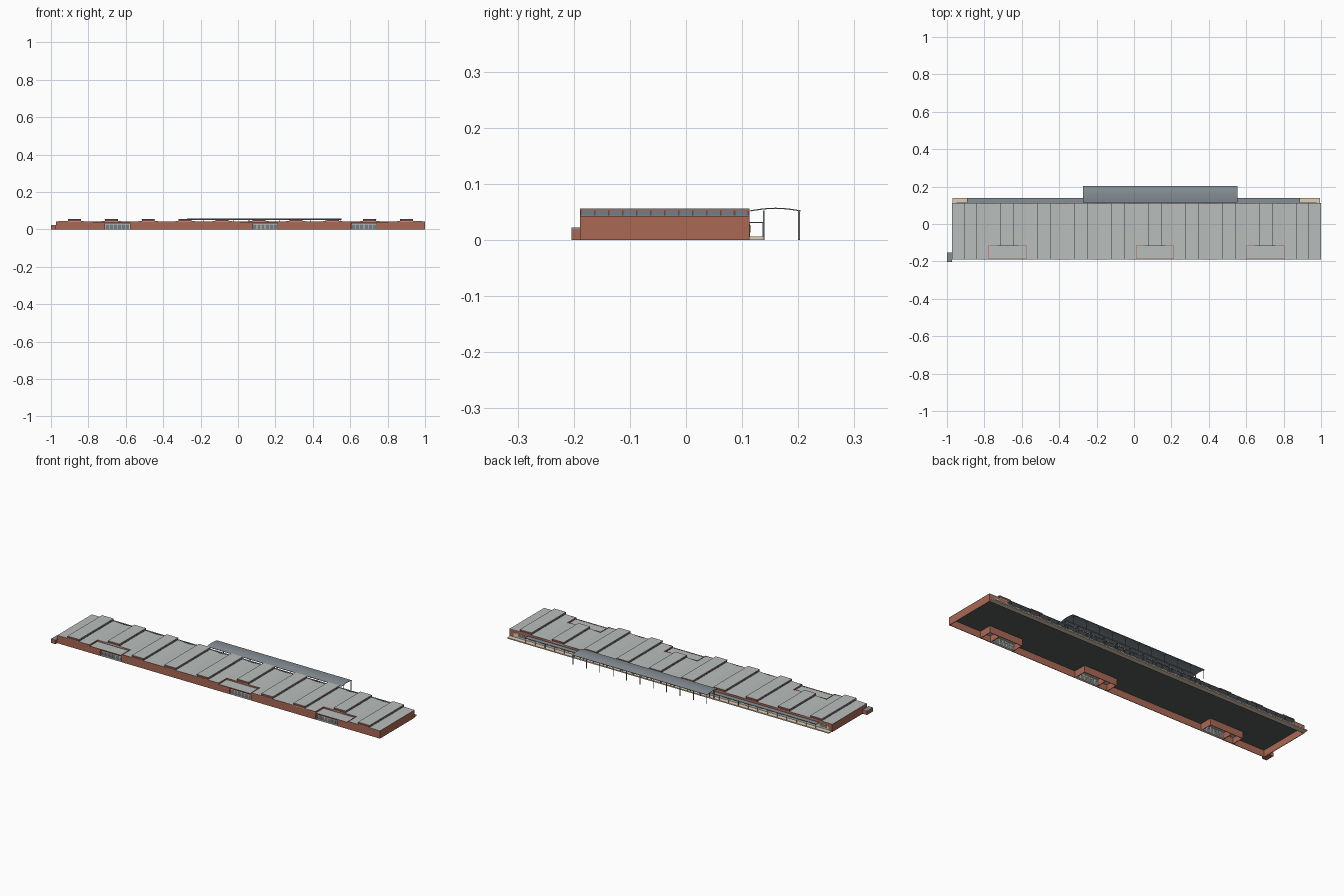
import bpy, bmesh
from math import sin, pi

if "Cube" in bpy.data.objects:
    bpy.data.objects.remove(bpy.data.objects["Cube"])


def material(name, r, g, b):
    m = bpy.data.materials.new(name)
    m.diffuse_color = (r, g, b, 1)
    m.use_nodes = True
    m.node_tree.nodes["Principled BSDF"].inputs["Base Color"].default_value = m.diffuse_color
    return m


BRICK = material("brick", 0.40, 0.14, 0.09)
ROOF = material("roof_sheet", 0.48, 0.51, 0.50)
GLASS = material("glass", 0.16, 0.21, 0.26)
TRIM = material("dark_trim", 0.16, 0.06, 0.05)
DARK = material("ceiling", 0.10, 0.11, 0.11)
STEEL = material("steel", 0.24, 0.28, 0.31)
TAN = material("pale_render", 0.75, 0.62, 0.48)


def finish(name, bm, mat):
    bmesh.ops.recalc_face_normals(bm, faces=bm.faces)
    me = bpy.data.meshes.new(name)
    bm.to_mesh(me)
    bm.free()
    me.materials.append(mat)
    ob = bpy.data.objects.new(name, me)
    bpy.context.collection.objects.link(ob)
    return ob


def boxes(name, mat, items):
    """One object from boxes given as (x0, x1, y0, y1, z0, z1)."""
    bm = bmesh.new()
    for x0, x1, y0, y1, z0, z1 in items:
        vs = bmesh.ops.create_cube(bm, size=1)["verts"]
        for v in vs:
            v.co = ((x0 + x1) / 2 + v.co.x * (x1 - x0),
                    (y0 + y1) / 2 + v.co.y * (y1 - y0),
                    (z0 + z1) / 2 + v.co.z * (z1 - z0))
    return finish(name, bm, mat)


def extrude(name, mat, pts, vec):
    """Solid prism from a closed outline moved along vec."""
    bm = bmesh.new()
    f = bm.faces.new([bm.verts.new(p) for p in pts])
    r = bmesh.ops.extrude_face_region(bm, geom=[f])
    bmesh.ops.translate(bm, vec=vec,
                        verts=[g for g in r["geom"] if isinstance(g, bmesh.types.BMVert)])
    return finish(name, bm, mat)


# Main dimensions
XL, XR, YF, YB, H = -0.973, 1.0, -0.189, 0.113, 0.043
BAYS = 10
W = (XR - XL) / BAYS
NOTCH_Y = -0.118
# recessed entry bays: bay index -> door opening along x
ENTRIES = {1: (-0.71, -0.58), 5: (0.08, 0.209), 8: (0.607, 0.74)}

# Outer brick walls, an open shell with three front notches
plan = [(XL, YF)]
for i in ENTRIES:
    a, b = XL + i * W, XL + (i + 1) * W
    plan += [(a, YF), (a, NOTCH_Y), (b, NOTCH_Y), (b, YF)]
plan += [(XR, YF), (XR, YB), (XL, YB)]
bm = bmesh.new()
low = [bm.verts.new((x, y, 0)) for x, y in plan]
top = [bm.verts.new((x, y, H)) for x, y in plan]
for k in range(len(plan)):
    n = (k + 1) % len(plan)
    bm.faces.new((low[k], low[n], top[n], top[k]))
walls = finish("brick_walls", bm, BRICK)
sol = walls.modifiers.new("thickness", "SOLIDIFY")
sol.thickness = 0.004
sol.offset = -1

# Roof bays: shallow valleys, a raised glazed rooflight and a ceiling
for i in range(BAYS):
    a, b = XL + i * W, XL + (i + 1) * W
    m0, m1 = a + W * 0.32, a + W * 0.68
    y0 = NOTCH_Y if i in ENTRIES else YF
    va = H if i == 0 else H - 0.002
    vb = H if i == BAYS - 1 else H - 0.002
    extrude(f"roof_bay_{i}", ROOF,
            [(a, y0, va), (m0, y0, H + .001), (m1, y0, H + .001), (b, y0, vb),
             (b, y0, H - .004), (a, y0, H - .004)], (0, YB - y0, 0))
    boxes(f"ceiling_{i}", DARK, [(a, b, y0 + .002, YB - .002, H - .006, H - .004)])
    boxes(f"rooflight_glass_{i}", GLASS, [(m0 + .002, m1 - .002, y0 + .001, YB - .001, H, .053)])
    n = 12
    step = (YB - y0 - .003) / n
    boxes(f"rooflight_frame_{i}", TRIM,
          [(m0 + .001, m1 - .001, y0 + j * step, y0 + j * step + .003, H, .053)
           for j in range(n + 1)])
    boxes(f"rooflight_fascia_{i}", BRICK, [(m0, m1, y0, YB, .0525, .0555)])
    boxes(f"rooflight_roof_{i}", ROOF, [(m0, m1, y0, YB, .0555, .0562)])

# Recessed entries: low roof, brick pier and lintel, glazed doors
for i, (d0, d1) in ENTRIES.items():
    a, b = XL + i * W, XL + (i + 1) * W
    left_pier = d0 - a > b - d1
    p0, p1 = (a, d0) if left_pier else (d1, b)
    r0 = d0 - .004 if left_pier else d1
    boxes(f"entry_roof_{i}", ROOF, [(a, b, YF + .003, NOTCH_Y, .033, .035)])
    boxes(f"entry_brick_{i}", BRICK,
          [(a, b, YF, YF + .004, .031, .0365),
           (p0, p1, YF, YF + .004, 0, .031),
           (r0, r0 + .004, YF, NOTCH_Y, 0, .033)])
    n = 6
    s = (d1 - d0) / n
    yd = YF + .012
    boxes(f"entry_glass_{i}", GLASS, [(d0, d1, yd, yd + .002, .001, .031)])
    boxes(f"entry_frame_{i}", TAN,
          [(d0 + j * s - .0015, d0 + j * s + .0015, yd - .002, yd + .003, 0, .031)
           for j in range(n + 1)] +
          [(d0, d1, yd - .002, yd + .003, z, z + .003) for z in (.0, .022, .029)])
    boxes(f"entry_step_{i}", TAN, [(d0, d1, YF, yd, 0, .001)])

# Small bin store at the front left corner
boxes("corner_store", BRICK, [(-1.0, XL, -0.204, -0.152, 0, .019)])
boxes("corner_store_roof", STEEL, [(-1.0, XL + .001, -0.204, -0.152, .019, .022)])

# Rear walkway: raised deck, low roof, posts
boxes("walkway_deck", TAN, [(-0.97, 0.995, YB, 0.139, 0, .006)])
boxes("walkway_roof", STEEL, [(-0.893, 0.887, YB, 0.139, .030, .0325)])
N = 30
boxes("walkway_posts", STEEL,
      [(x - .001, x + .001, .136, .138, .006, .030)
       for x in (-0.89 + j * 1.774 / N for j in range(N + 1))])

# Rear windows in pale panels
boxes("rear_panel", TAN, [(-0.95, 0.975, YB, YB + .001, .006, .029)])
boxes("rear_windows", GLASS,
      [(x, x + .046, YB, YB + .002, .013, .027)
       for x in (-0.943 + j * .0658 for j in range(29))])

# Arched rear canopy on two rows of posts
C0, C1, CA, CB = -0.272, 0.553, 0.115, 0.204
K = 10
arc = [(CA + (CB - CA) * k / K, .053 + .0045 * sin(pi * k / K)) for k in range(K + 1)]
outline = [(C0, y, z) for y, z in arc] + [(C0, y, z - .002) for y, z in reversed(arc)]
extrude("canopy_roof", STEEL, outline, (C1 - C0, 0, 0))
P = 10
xs = [C0 + .004 + j * (C1 - C0 - .008) / P for j in range(P + 1)]
boxes("canopy_posts", STEEL,
      [(x - .0015, x + .0015, y - .0015, y + .0015, 0, .053)
       for x in xs for y in (.1385, .2015)])
boxes("canopy_beams", STEEL,
      [(C0, C1, y - .001, y + .001, .050, .053) for y in (.1385, .2015)])
